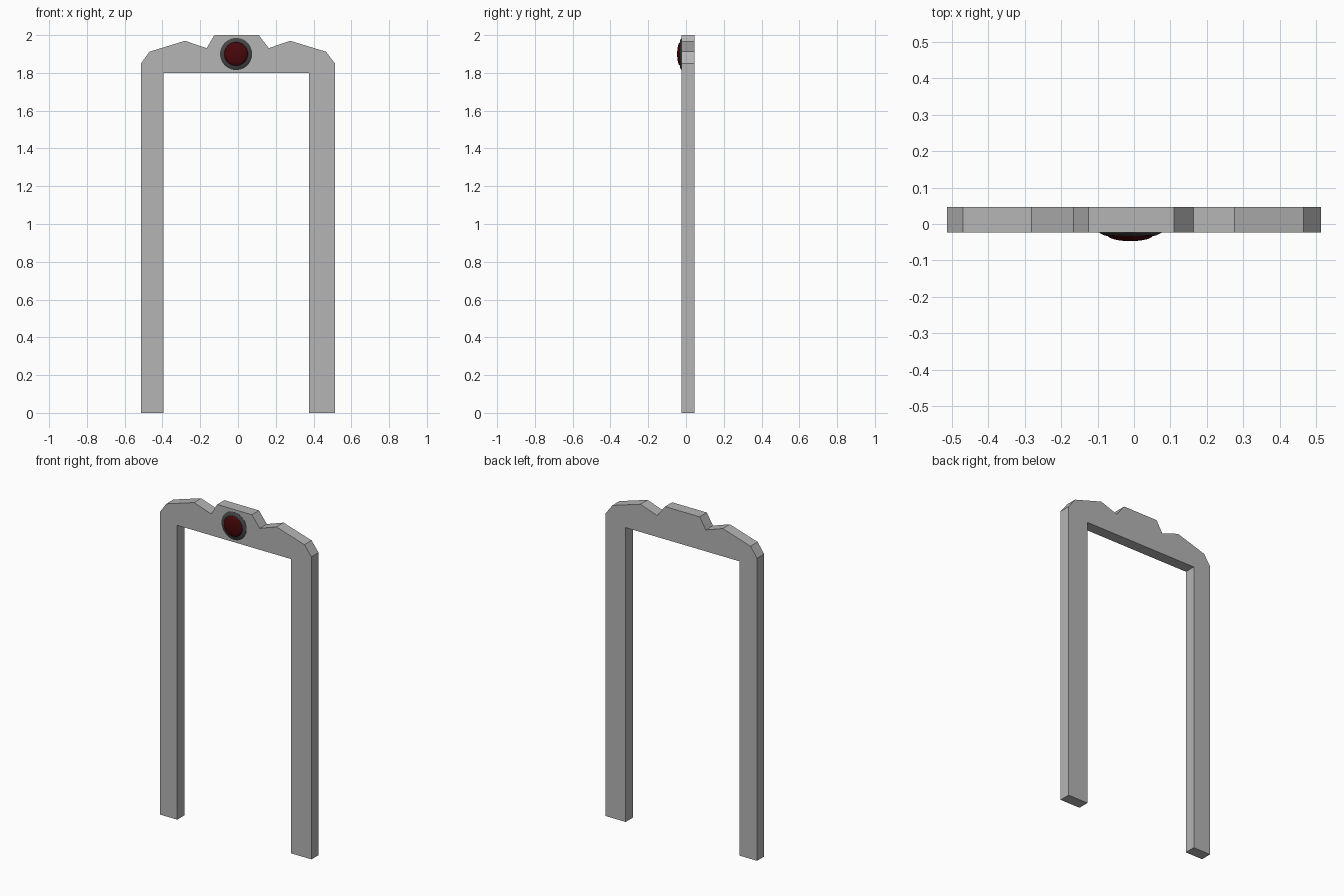
import bpy, bmesh, math
from mathutils import Vector

if "Cube" in bpy.data.objects:
    bpy.data.objects.remove(bpy.data.objects["Cube"])

FRONT, BACK = -0.023, 0.046
CENTRE = Vector((-0.01, 0, 1.90))


def finish(name, bm, color):
    bmesh.ops.recalc_face_normals(bm, faces=bm.faces)
    me = bpy.data.meshes.new(name)
    bm.to_mesh(me)
    bm.free()
    ob = bpy.data.objects.new(name, me)
    bpy.context.collection.objects.link(ob)
    mat = bpy.data.materials.new(name + "_colour")
    mat.diffuse_color = color
    mat.use_nodes = True
    mat.node_tree.nodes["Principled BSDF"].inputs["Base Color"].default_value = mat.diffuse_color
    me.materials.append(mat)
    return ob


def lathe(name, profile, color, steps=48):
    """Spin (radius, y) points about the medallion's front-back axis."""
    bm = bmesh.new()
    verts = [bm.verts.new(CENTRE + Vector((r, y, 0))) for r, y in profile]
    edges = [bm.edges.new(p) for p in zip(verts, verts[1:])]
    bmesh.ops.spin(bm, geom=verts + edges, cent=CENTRE, axis=(0, 1, 0),
                   angle=2 * math.pi, steps=steps, use_merge=True)
    bmesh.ops.remove_doubles(bm, verts=bm.verts, dist=1e-5)
    ob = finish(name, bm, color)
    bpy.context.view_layer.objects.active = ob
    ob.select_set(True)
    bpy.ops.object.shade_smooth_by_angle(angle=math.radians(40))
    ob.select_set(False)


# Gate frame: one extruded outline with two legs and a crested lintel
outline = [(-0.513, 0), (-0.395, 0), (-0.395, 1.80), (0.376, 1.80), (0.376, 0),
           (0.513, 0), (0.513, 1.85), (0.466, 1.912), (0.276, 1.97),
           (0.163, 1.931), (0.110, 2.0), (-0.125, 2.0), (-0.166, 1.931),
           (-0.281, 1.97), (-0.469, 1.912), (-0.513, 1.85)]
bm = bmesh.new()
face = bm.faces.new([bm.verts.new((x, FRONT, z)) for x, z in outline])
ext = bmesh.ops.extrude_face_region(bm, geom=[face], use_keep_orig=True)
moved = [g for g in ext["geom"] if isinstance(g, bmesh.types.BMVert)]
bmesh.ops.translate(bm, verts=moved, vec=(0, BACK - FRONT, 0))
finish("gate_frame", bm, (0.46, 0.46, 0.46, 1))

# Dark medallion rim
lathe("medallion_rim", [(0.058, FRONT + 0.004), (0.085, FRONT + 0.004),
                        (0.085, FRONT - 0.001), (0.080, -0.027),
                        (0.072, -0.031), (0.063, -0.033),
                        (0.058, FRONT + 0.004)], (0.06, 0.06, 0.06, 1))

# Red domed gem
dome = [(0.062 * math.cos(a), -0.031 - 0.016 * math.sin(a))
        for a in (i * math.pi / 16 for i in range(9))]
lathe("red_gem", [(0.062, FRONT + 0.004)] + dome, (0.065, 0.002, 0.003, 1))
